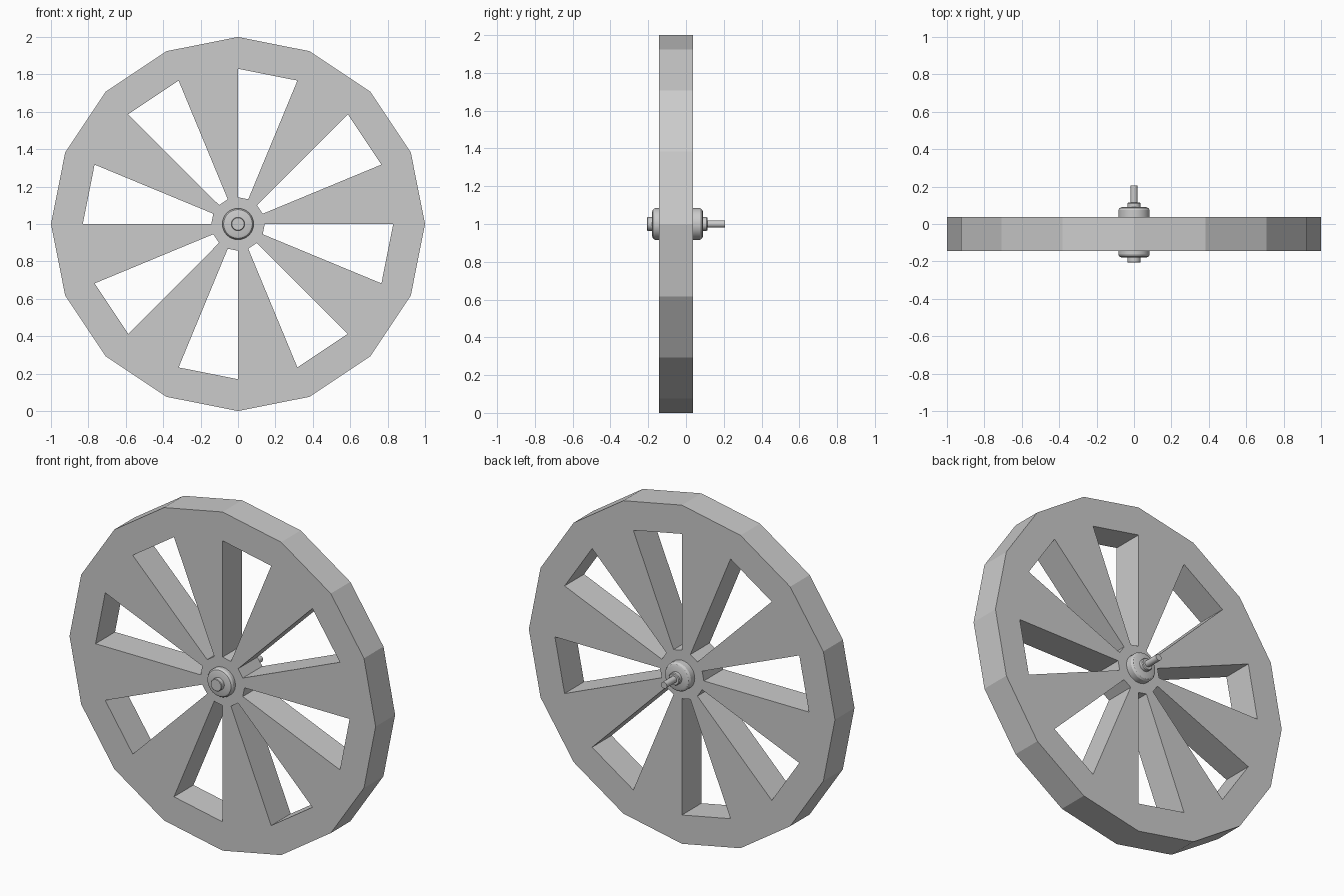
import bpy, bmesh
from math import sin, cos, pi

if "Cube" in bpy.data.objects:
    bpy.data.objects.remove(bpy.data.objects["Cube"])

SIDES = 16
FRONT, BACK = -0.144, 0.038


def finish(bm, name):
    bmesh.ops.recalc_face_normals(bm, faces=bm.faces)
    me = bpy.data.meshes.new(name)
    bm.to_mesh(me)
    bm.free()
    ob = bpy.data.objects.new(name, me)
    ob.location.z = 1.0
    bpy.context.collection.objects.link(ob)
    return ob


# Spoked wheel: rim and hub plate all round, a wedge spoke in every other sector
bm = bmesh.new()
rings = [[bm.verts.new((r * sin(2 * pi * i / SIDES), FRONT, r * cos(2 * pi * i / SIDES)))
          for i in range(SIDES)] for r in (0.05, 0.143, 0.83, 1.0)]
for band in range(3):
    for i in range(SIDES):
        if band == 1 and i % 2 == 0:
            continue
        j = (i + 1) % SIDES
        a, b = rings[band], rings[band + 1]
        bm.faces.new((a[i], b[i], b[j], a[j]))
ext = bmesh.ops.extrude_face_region(bm, geom=bm.faces[:], use_keep_orig=True)
moved = [g for g in ext["geom"] if isinstance(g, bmesh.types.BMVert)]
bmesh.ops.translate(bm, verts=moved, vec=(0, BACK - FRONT, 0))
finish(bm, "spoked_wheel")


# Turned parts: (radius, y) profile spun around the axle
def lathe(name, profile, segments=32):
    bm = bmesh.new()
    vs = [bm.verts.new((r, y, 0)) for r, y in profile]
    es = [bm.edges.new(p) for p in zip(vs, vs[1:])]
    bmesh.ops.spin(bm, geom=vs + es, cent=(0, 0, 0), axis=(0, 1, 0),
                   angle=2 * pi, steps=segments)
    bmesh.ops.remove_doubles(bm, verts=bm.verts, dist=1e-5)
    ob = finish(bm, name)
    bpy.ops.object.select_all(action='DESELECT')
    ob.select_set(True)
    bpy.context.view_layer.objects.active = ob
    bpy.ops.object.shade_smooth_by_angle(angle=pi / 6)


# Hub with rounded shoulders on both faces
lathe("hub", [(0, -0.179), (0.066, -0.179), (0.077, -0.175), (0.084, -0.164),
              (0.084, 0.074), (0.077, 0.085), (0.066, 0.09), (0, 0.09)])
# Front axle cap
lathe("axle_cap", [(0, -0.206), (0.033, -0.206), (0.036, -0.203), (0.036, -0.17), (0, -0.17)])
# Rear collar and axle pin
lathe("axle_collar", [(0, 0.08), (0.036, 0.08), (0.036, 0.109), (0.032, 0.114), (0, 0.114)])
lathe("axle_pin", [(0, 0.1), (0.019, 0.1), (0.019, 0.206), (0, 0.206)])
